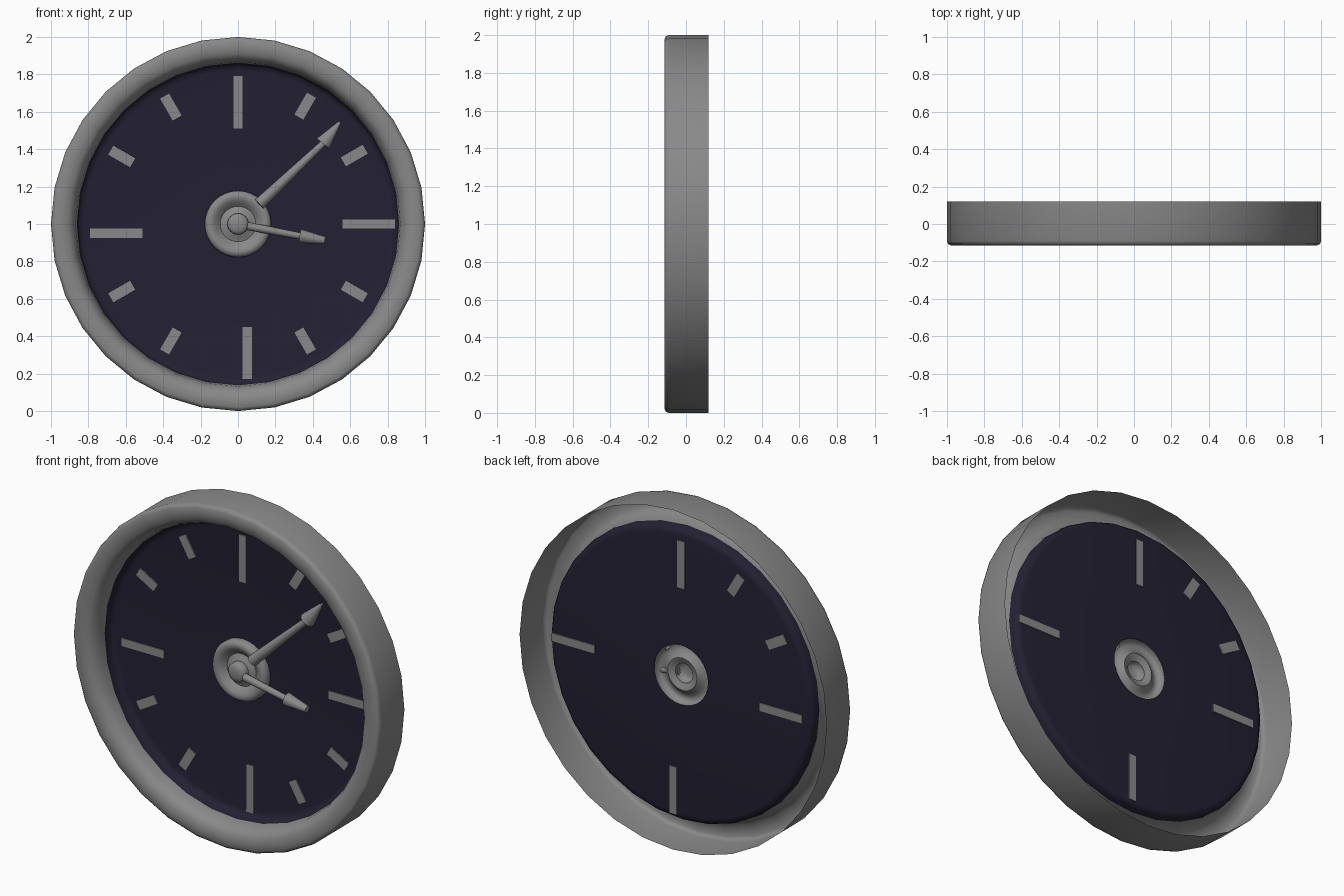
import bpy, bmesh, math
from mathutils import Vector, Matrix

if "Cube" in bpy.data.objects:
    bpy.data.objects.remove(bpy.data.objects["Cube"])

SIDES = 32
navy = bpy.data.materials.new("navy")
navy.diffuse_color = (0.017, 0.0145, 0.033, 1)
navy.use_nodes = True
navy.node_tree.nodes["Principled BSDF"].inputs["Base Color"].default_value = navy.diffuse_color
grey = bpy.data.materials.new("dark_grey")
grey.diffuse_color = (0.25, 0.25, 0.25, 1)
grey.use_nodes = True
grey.node_tree.nodes["Principled BSDF"].inputs["Base Color"].default_value = grey.diffuse_color


def finish(name, bm, mat=grey, smooth=True):
    me = bpy.data.meshes.new(name)
    bm.to_mesh(me)
    bm.free()
    ob = bpy.data.objects.new(name, me)
    bpy.context.collection.objects.link(ob)
    me.materials.append(mat)
    if smooth:
        bpy.ops.object.select_all(action='DESELECT')
        ob.select_set(True)
        bpy.context.view_layer.objects.active = ob
        bpy.ops.object.shade_smooth_by_angle(angle=math.radians(50))
    return ob


def lathe(name, profile, mat=grey):
    """Sheet turned around the y axis through (0, 0, 1); profile is (radius, y)."""
    bm = bmesh.new()
    rings = []
    for r, y in profile:
        if r == 0:
            rings.append([bm.verts.new((0, y, 1))] * SIDES)
        else:
            rings.append([bm.verts.new((r * math.sin(2 * math.pi * i / SIDES), y,
                                        1 + r * math.cos(2 * math.pi * i / SIDES)))
                          for i in range(SIDES)])
    for a, b in zip(rings, rings[1:]):
        for i in range(SIDES):
            j = (i + 1) % SIDES
            quad = [a[i], b[i], b[j], a[j]]
            bm.faces.new(list(dict.fromkeys(quad)))
    # front of the sheet faces -y / outward
    bm.normal_update()
    if sum(f.normal.y * f.calc_area() for f in bm.faces) > 0:
        bmesh.ops.reverse_faces(bm, faces=bm.faces)
    return finish(name, bm, mat)


def tick(name, x, z, angle, length, width, y0, y1):
    bm = bmesh.new()
    m = (Matrix.Translation((x, (y0 + y1) / 2, z)) @ Matrix.Rotation(math.radians(angle), 4, 'Y')
         @ Matrix.Diagonal((width, y1 - y0, length, 1)))
    bmesh.ops.create_cube(bm, size=1, matrix=m)
    finish(name, bm, smooth=False)


def hand(name, start, neck, tip, r_start, r_neck, r_head, r_tip):
    """Tapered shaft with a cone-shaped arrow head."""
    bm = bmesh.new()
    for a, b, r1, r2 in ((start, neck, r_start, r_neck), (neck, tip, r_head, r_tip)):
        a, b = Vector(a), Vector(b)
        d = b - a
        m = Matrix.Translation((a + b) / 2) @ d.to_track_quat('Z', 'Y').to_matrix().to_4x4()
        bmesh.ops.create_cone(bm, cap_ends=True, segments=16, radius1=r1, radius2=r2,
                              depth=d.length, matrix=m)
    finish(name, bm)


# rim: open-backed shell rolled over at the front
lathe("rim", [(1, 0.12), (1, -0.09), (0.995, -0.106), (0.98, -0.114), (0.945, -0.115),
              (0.91, -0.108), (0.885, -0.088), (0.868, -0.05), (0.862, -0.01)])

# dial sheet
lathe("dial", [(0.862, -0.01), (0.858, 0.025), (0.845, 0.041), (0.82, 0.045), (0.175, 0.045)], navy)

# hub ring with dished middle, and centre pin
lathe("hub", [(0.178, 0.045), (0.178, 0.02), (0.168, 0.004), (0.15, -0.002), (0.13, 0.004),
              (0.11, 0.02), (0.095, 0.034), (0.08, 0.03), (0.066, 0.02), (0.057, 0.018)])
lathe("pin", [(0.057, 0.018), (0.056, -0.012), (0.045, -0.022), (0.025, -0.027), (0, -0.028)])

# long quarter-hour marks, cutting through the dial
for i, (x, z, a) in enumerate(((0, 1.65, 0), (0.70, 1.0, 90), (0.05, 0.31, 0), (-0.65, 0.95, 90))):
    tick(f"long_mark_{i}", x, z, a, 0.28, 0.05, 0.039, 0.051)

# short hour marks; some show through at the back
for hour in (1, 2, 4, 5, 7, 8, 10, 11):
    a = math.radians(hour * 30)
    back = {10: 0.05, 11: 0.05}.get(hour, 0.0445)
    tick(f"short_mark_{hour}", 0.718 * math.sin(a), 1 + 0.722 * math.cos(a) + (0.005 if hour < 3 else 0),
         hour * 30, 0.135, 0.055, 0.038, back)

# hands, starting on the hub ring and on the pin
hand("minute_hand", (0.113, -0.022, 1.107), (0.455, 0.0, 1.43), (0.545, 0.0, 1.545),
     0.032, 0.018, 0.044, 0.008)
hand("hour_hand", (0.05, -0.012, 0.989), (0.33, -0.018, 0.936), (0.465, -0.02, 0.912),
     0.022, 0.018, 0.038, 0.02)
